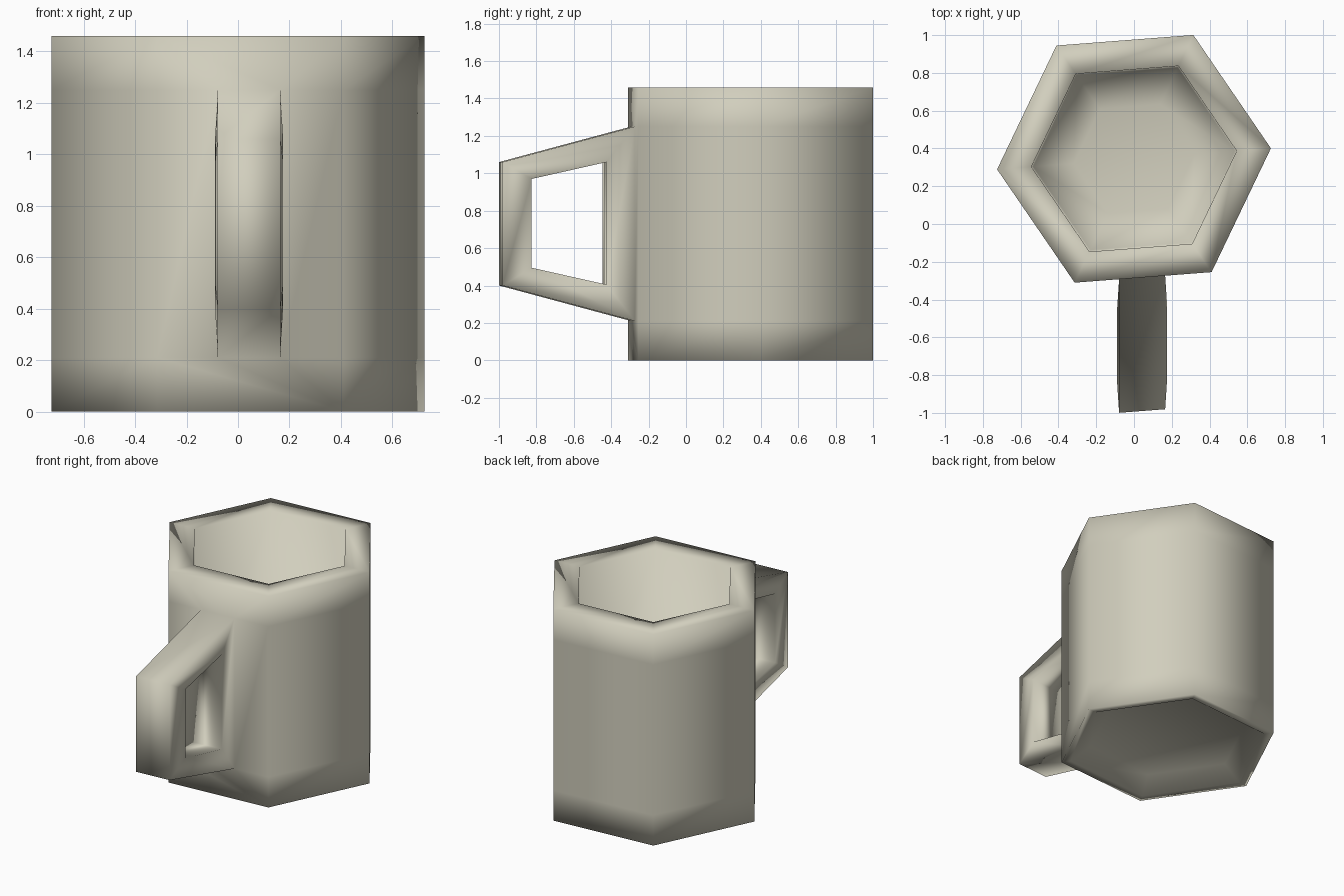
import bpy, bmesh, math

if "Cube" in bpy.data.objects:
    bpy.data.objects.remove(bpy.data.objects["Cube"])

SIDES, TURN = 6, math.radians(4.4)
CY = 0.345           # centre of the cup in y
HX = 0.043           # centre of the handle in x
SLANT = math.tan(TURN)

bm = bmesh.new()


def ring(r, z):
    """Hexagon ring of vertices; side 4 (vertex 4 to 5) faces the handle."""
    out = []
    for i in range(SIDES):
        a = TURN + math.radians(60 * i)
        out.append(bm.verts.new((r * math.cos(a), CY + r * math.sin(a), z)))
    return out


# cup: recessed base, outer wall, flat rim, inner wall and floor
profile = [(0.53, 0.09), (0.665, 0.0), (0.727, 0.0), (0.727, 0.21),
           (0.727, 1.25), (0.727, 1.46), (0.545, 1.46), (0.535, 0.22), (0.32, 0.17)]
rings = [ring(r, z) for r, z in profile]
LOW, HIGH = 3, 4

# handle: outer and inner profiles in y and z, on the left and right sides
face_y = CY - 0.727 * math.cos(math.radians(30)) / math.cos(TURN)
outer = [(face_y, 1.25), (-0.99, 1.06), (-0.99, 0.40), (face_y, 0.21)]
inner = [(-0.435, 1.06), (-0.835, 0.97), (-0.835, 0.495), (-0.435, 0.405)]


def side_points(points, half, sign):
    made = []
    for y, z in points:
        x = HX + sign * half
        base = x if y == face_y else x - HX
        made.append(bm.verts.new((x, y + SLANT * base, z)))
    return made


out_l, out_r = (side_points(outer, 0.122, s) for s in (-1, 1))
in_l, in_r = (side_points(inner, 0.132, s) for s in (-1, 1))
for i in range(4):
    j = (i + 1) % 4
    bm.faces.new((out_l[i], out_l[j], in_l[j], in_l[i]))
    bm.faces.new((out_r[j], out_r[i], in_r[i], in_r[j]))
    bm.faces.new((in_l[i], in_l[j], in_r[j], in_r[i]))
    if i < 3:
        bm.faces.new((out_l[j], out_l[i], out_r[i], out_r[j]))

# cup walls, welded to the handle on the front side
for k in range(len(rings) - 1):
    a, b = rings[k], rings[k + 1]
    for i in range(SIDES):
        j = (i + 1) % SIDES
        if i == 4 and k == LOW:
            bm.faces.new((a[i], out_l[3], out_l[0], b[i]))
            bm.faces.new((out_r[3], a[j], b[j], out_r[0]))
        elif i == 4 and k == LOW - 1:
            bm.faces.new((a[i], a[j], b[j], out_r[3], out_l[3], b[i]))
        elif i == 4 and k == HIGH:
            bm.faces.new((a[i], out_l[0], out_r[0], a[j], b[j], b[i]))
        else:
            bm.faces.new((a[i], a[j], b[j], b[i]))
bm.faces.new(rings[0][::-1])
bm.faces.new(rings[-1])
bmesh.ops.recalc_face_normals(bm, faces=bm.faces[:])
for f in bm.faces:
    f.smooth = True

mesh = bpy.data.meshes.new("mug")
bm.to_mesh(mesh)
bm.free()
mug = bpy.data.objects.new("mug", mesh)
bpy.context.collection.objects.link(mug)

clay = bpy.data.materials.new("cream clay")
clay.diffuse_color = (0.64, 0.62, 0.51, 1)
clay.use_nodes = True
clay.node_tree.nodes["Principled BSDF"].inputs["Base Color"].default_value = clay.diffuse_color
mesh.materials.append(clay)
